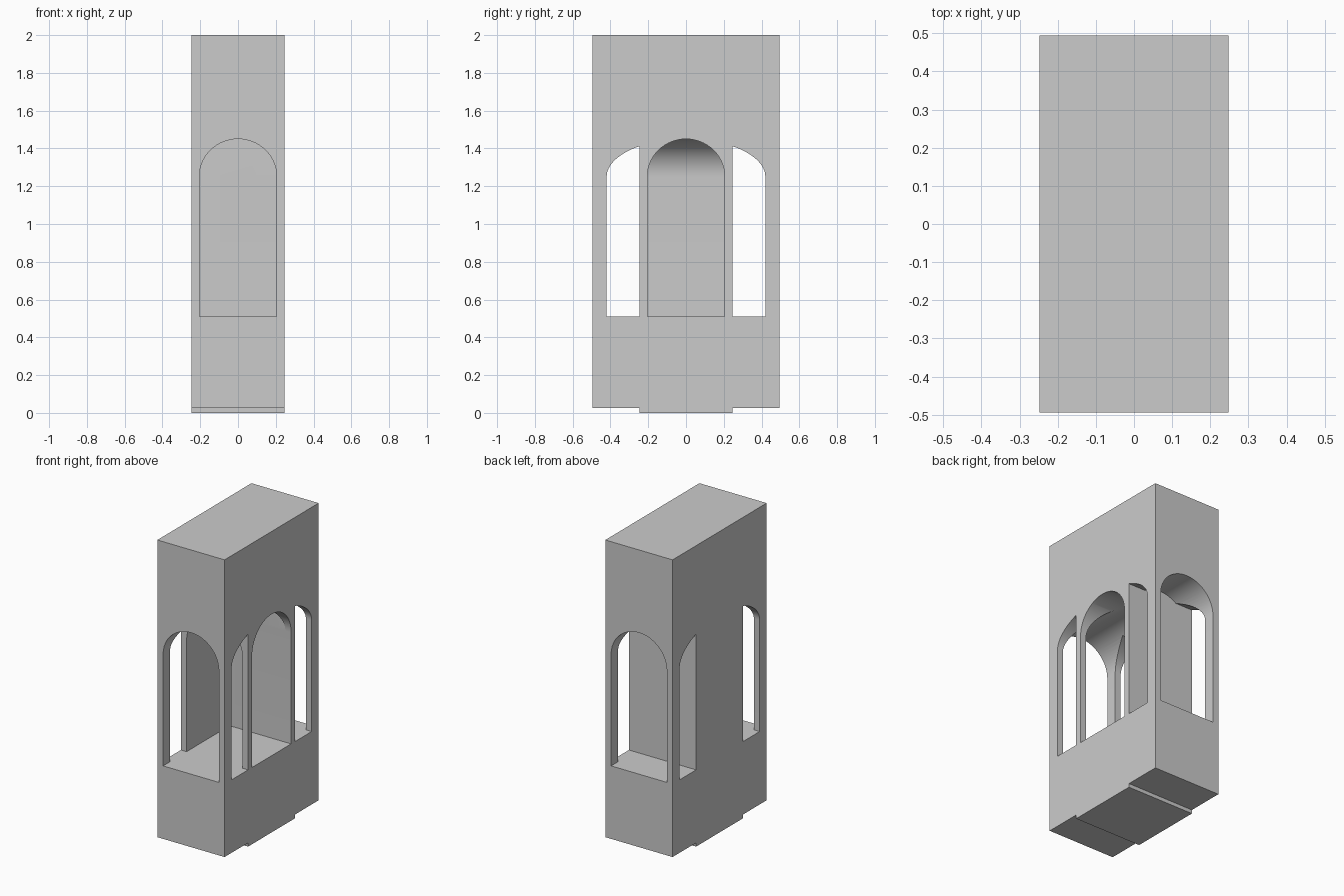
import bpy, bmesh, math
from mathutils import Vector

if "Cube" in bpy.data.objects:
    bpy.data.objects.remove(bpy.data.objects["Cube"])

HX, HY = 0.247, 0.494            # half width and half depth of the tower
SILL, SPRING, RISE = 0.51, 1.25, 0.2
SPAN, WIDE, MID = 0.205, 0.42, 0.247


def prism(name, profile, axis, a, b):
    """Extrude a (horizontal, z) profile along x or y from a to b."""
    bm = bmesh.new()
    place = (lambda u, z: (a, u, z)) if axis == 'x' else (lambda u, z: (u, a, z))
    face = bm.faces.new([bm.verts.new(place(u, z)) for u, z in profile])
    move = Vector((b - a, 0, 0)) if axis == 'x' else Vector((0, b - a, 0))
    new = bmesh.ops.extrude_face_region(bm, geom=[face])['geom']
    bmesh.ops.translate(bm, vec=move, verts=[g for g in new if isinstance(g, bmesh.types.BMVert)])
    bmesh.ops.recalc_face_normals(bm, faces=bm.faces)
    mesh = bpy.data.meshes.new(name)
    bm.to_mesh(mesh)
    bm.free()
    ob = bpy.data.objects.new(name, mesh)
    bpy.context.collection.objects.link(ob)
    return ob


def arch(half, start=0.0, end=math.pi, n=32):
    """Curved head of an arch, from the right springing point to the left."""
    return [(half * math.cos(t), SPRING + RISE * math.sin(t))
            for t in (start + (end - start) * i / n for i in range(n + 1))]


# Tower body with the shallow plinth step under the middle
tower = prism('tower', [(-MID, 0), (MID, 0), (MID, 0.025), (HY, 0.025), (HY, 2),
                        (-HY, 2), (-HY, 0.025), (-MID, 0.025)], 'x', -HX, HX)

# Arched voids: front passage, back chamber, right doorway
door = [(-SPAN, SILL), (SPAN, SILL)] + arch(SPAN)
# Side window: the outer part of a wide flattened arch
window = [(MID, SILL), (WIDE, SILL)] + arch(WIDE, 0, math.acos(MID / WIDE), 16)
cutters = [
    prism('front_passage', door, 'y', -0.6, SPAN),
    prism('back_chamber', door, 'y', MID, 0.6),
    prism('right_doorway', door, 'x', 0, 0.4),
    prism('back_windows', window, 'x', -0.4, 0.4),
    prism('front_windows', [(-y, z) for y, z in window], 'x', -0.4, 0.4),
]

bpy.context.view_layer.objects.active = tower
tower.select_set(True)
for c in cutters:
    c.hide_render = True
    m = tower.modifiers.new(c.name, 'BOOLEAN')
    m.operation, m.solver, m.object = 'DIFFERENCE', 'EXACT', c
    bpy.ops.object.modifier_apply(modifier=m.name)
for c in cutters:
    bpy.data.objects.remove(c)

bpy.ops.object.shade_smooth_by_angle(angle=math.radians(30))
